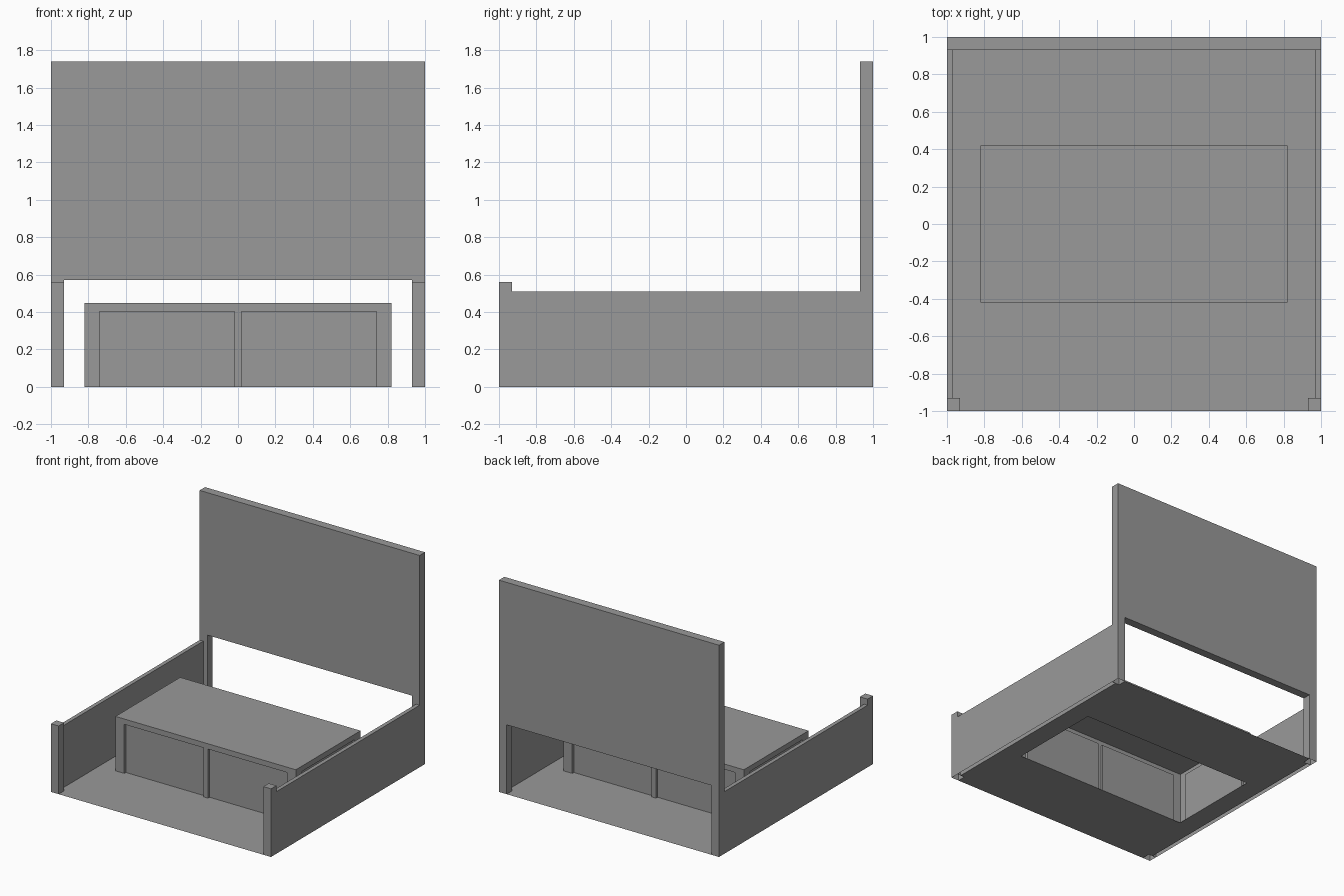
import bpy, bmesh
from mathutils import Matrix, Vector
from math import pi

if "Cube" in bpy.data.objects:
    bpy.data.objects.remove(bpy.data.objects["Cube"])

grey = bpy.data.materials.new("dark_grey")
grey.diffuse_color = (0.32, 0.32, 0.32, 1)
grey.use_nodes = True
grey.node_tree.nodes["Principled BSDF"].inputs["Base Color"].default_value = grey.diffuse_color


def finish(bm, name):
    bmesh.ops.remove_doubles(bm, verts=bm.verts, dist=1e-5)
    me = bpy.data.meshes.new(name)
    bm.to_mesh(me)
    bm.free()
    me.materials.append(grey)
    ob = bpy.data.objects.new(name, me)
    bpy.context.collection.objects.link(ob)
    return ob


def drop_bottom(bm):
    low = [f for f in bm.faces if all(v.co.z < 1e-5 for v in f.verts)]
    bmesh.ops.delete(bm, geom=low, context='FACES_ONLY')


# Open-bottomed box, mirrored to the other side of the bed
def mirrored_box(name, lo, hi):
    bm = bmesh.new()
    lo, hi = Vector(lo), Vector(hi)
    bmesh.ops.create_cube(bm, size=1, matrix=Matrix.Translation((lo + hi) / 2)
                          @ Matrix.Diagonal((*(hi - lo), 1)))
    drop_bottom(bm)
    ob = finish(bm, name)
    ob.modifiers.new("mirror", 'MIRROR').use_mirror_merge = False


def face(bm, pts, mat=Matrix()):
    return bm.faces.new([bm.verts.new(mat @ Vector(p)) for p in pts])


# Bed frame
mirrored_box("front_post", (0.93, -1, 0), (1, -0.93, 0.56))
mirrored_box("side_rail", (0.967, -0.93, 0), (1, 0.93, 0.51))

# Headboard with its two legs, one extruded arch profile
bm = bmesh.new()
arch = [(-1, 0), (-0.93, 0), (-0.93, 0.57), (0.93, 0.57), (0.93, 0), (1, 0), (1, 1.74), (-1, 1.74)]
f = face(bm, [(x, 0.93, z) for x, z in arch])
ext = bmesh.ops.extrude_face_region(bm, geom=[f])
bmesh.ops.translate(bm, vec=(0, 0.07, 0),
                    verts=[v for v in ext["geom"] if isinstance(v, bmesh.types.BMVert)])
bmesh.ops.recalc_face_normals(bm, faces=bm.faces)
drop_bottom(bm)
finish(bm, "headboard")

# Thin floor sheet between posts and rails, open under the central chest
W, D, H, PH, INSET = 0.82, 0.42, 0.447, 0.403, 0.02
bm = bmesh.new()
corners = [(-1, -1), (1, -1), (1, 1), (-1, 1)]
for i in range(4):
    a, b = corners[i], corners[(i + 1) % 4]
    face(bm, [(sx * w, sy * d, 0) for (sx, sy), w, d in
              ((a, 0.967, 0.93), (b, 0.967, 0.93), (b, W - INSET, D - INSET), (a, W - INSET, D - INSET))])
for s in (-1, 1):
    face(bm, [(-0.93, s * 0.93, 0), (0.93, s * 0.93, 0), (0.93, s, 0), (-0.93, s, 0)][::s])
finish(bm, "floor")


# Central chest: open-bottomed shell with recessed panels on every side
def chest_side(bm, half, dist, panels, angle):
    m = Matrix.Rotation(angle, 4, 'Z')
    y, r = -dist, -dist + INSET
    outline = [(-half, y, 0)]
    for a, b in panels:
        outline += [(a, y, 0), (a, y, PH), (b, y, PH), (b, y, 0)]
        face(bm, [(a, r, 0), (b, r, 0), (b, r, PH), (a, r, PH)], m)
        face(bm, [(a, y, 0), (a, r, 0), (a, r, PH), (a, y, PH)], m)
        face(bm, [(b, r, 0), (b, y, 0), (b, y, PH), (b, r, PH)], m)
        face(bm, [(a, r, PH), (b, r, PH), (b, y, PH), (a, y, PH)], m)
    face(bm, outline + [(half, y, 0), (half, y, H), (-half, y, H)], m)


bm = bmesh.new()
for turn in (0, pi):
    chest_side(bm, W, D, [(-0.74, -0.02), (0.02, 0.74)], turn)
    chest_side(bm, D, W, [(-0.34, 0.34)], turn + pi / 2)
face(bm, [(sx * W, sy * D, H) for sx, sy in corners])
finish(bm, "center_chest")
